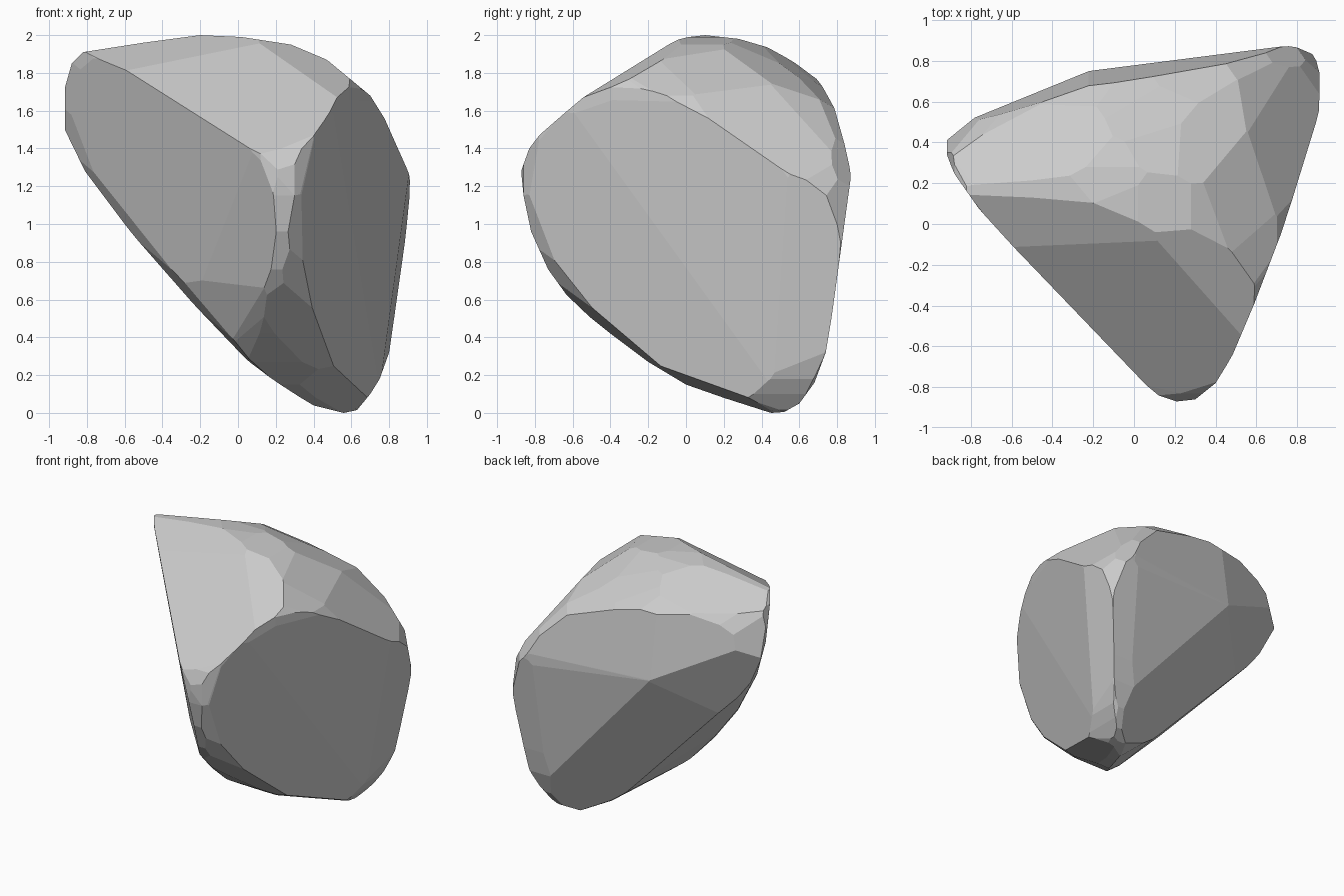
import bpy, bmesh
from math import sin, cos, radians
from mathutils import Vector
from mathutils.geometry import convex_hull_2d

if "Cube" in bpy.data.objects:
    bpy.data.objects.remove(bpy.data.objects["Cube"])

# Outlines of the boulder: front (x, z), right side (y, z), top (x, y)
front = [(-.2, 2), (.02, 1.99), (.28, 1.95), (.47, 1.87), (.57, 1.78), (.7, 1.68), (.8, 1.52),
         (.88, 1.38), (.915, 1.25), (.912, 1), (.86, .6), (.8, .32), (.75, .18), (.7, .1),
         (.63, .015), (.56, 0), (.4, .04), (.2, .16), (0, .31), (-.22, .52), (-.42, .77),
         (-.6, 1), (-.81, 1.28), (-.917, 1.5), (-.917, 1.72), (-.88, 1.85), (-.82, 1.91), (-.5, 1.96)]
side = [(.1, 2), (-.06, 1.99), (-.18, 1.95), (-.41, 1.79), (-.7, 1.57), (-.83, 1.4), (-.873, 1.28),
        (-.86, 1.15), (-.82, .96), (-.73, .76), (-.6, .58), (-.4, .42), (-.2, .27), (0, .15),
        (.2, .08), (.45, 0), (.52, .005), (.6, .05), (.68, .16), (.74, .32), (.77, .5), (.83, .95),
        (.873, 1.25), (.85, 1.42), (.79, 1.64), (.73, 1.75), (.63, 1.84), (.45, 1.93), (.28, 1.98)]
top = [(-.917, .42), (-.88, .48), (-.75, .56), (-.4, .7), (-.22, .75), (.72, .87), (.79, .873),
       (.87, .84), (.9, .79), (.917, .7), (.91, .57), (.86, .36), (.8, .17), (.72, -.05), (.59, -.39),
       (.48, -.65), (.4, -.78), (.3, -.86), (.21, -.87), (.12, -.84), (0, -.74), (-.3, -.45),
       (-.6, -.12), (-.78, .1), (-.88, .24), (-.917, .34)]
# Slanted outlines, in hundredths around the middle of the boulder
front_right = [(-58, 109), (-54, 109), (18, 102), (49, 89), (82, 72), (101, 52), (115, 29), (120, 1),
               (110, -50), (100, -70), (84, -85), (76, -88), (18, -84), (-5, -76), (-18, -66),
               (-29, -55), (-34, -23), (-42, 19), (-51, 70), (-58, 101)]
back_left = [(-120, -12), (-118, 8), (-111, 21), (-101, 32), (-58, 79), (-32, 97), (-20, 99), (-6, 97),
             (55, 66), (58, 57), (58, 46), (55, 19), (49, -3), (36, -26), (20, -44), (2, -60),
             (-51, -88), (-73, -95), (-80, -94), (-91, -89), (-101, -78), (-111, -63)]
under = [(-81, 27), (-79, 48), (-72, 65), (-65, 74), (-58, 80), (-13, 99), (14, 100), (50, 91), (73, 77),
         (85, 64), (91, 55), (97, 30), (90, 16), (78, 4), (18, -44), (-10, -65), (-19, -69), (-34, -64),
         (-62, -45), (-71, -32), (-79, -7)]

bm = bmesh.new()
bmesh.ops.create_cube(bm, size=6)


def chip(co, normal):
    """Slice off everything beyond a plane and close the cut."""
    co, n = Vector(co), Vector(normal).normalized()
    if not any((v.co - co).dot(n) > 1e-4 for v in bm.verts):
        return
    bmesh.ops.bisect_plane(bm, geom=bm.verts[:] + bm.edges[:] + bm.faces[:], dist=1e-5,
                           plane_co=co, plane_no=n, clear_outer=True)
    rim = [e for e in bm.edges if e.is_boundary]
    if rim:
        bmesh.ops.holes_fill(bm, edges=rim, sides=0)


def trim(outline, u, v, origin=(0, 0, 0), scale=1):
    """Trim to an outline drawn on a plane with unit axes u and v."""
    u, v, origin = Vector(u), Vector(v), Vector(origin)
    ring = [Vector(outline[i]) * scale for i in convex_hull_2d([Vector(p) for p in outline])]
    mid = sum(ring, Vector((0, 0))) / len(ring)
    for a, b in zip(ring, ring[1:] + ring[:1]):
        d = b - a
        n = Vector((d.y, -d.x))
        if n.dot(a - mid) < 0:
            n = -n
        chip(origin + u * a.x + v * a.y, u * n.x + v * n.y)


def trim_slanted(outline, turn, tilt):
    """Trim to an outline seen from a turned and tilted direction."""
    t, e = radians(turn), radians(tilt)
    u = (cos(t), sin(t), 0)
    v = (-sin(t) * sin(e), cos(t) * sin(e), cos(e))
    trim(outline, u, v, (0, 0, 1), .01)


X, Y, Z = (1, 0, 0), (0, 1, 0), (0, 0, 1)
trim(front, X, Z)
trim(side, Y, Z)
trim(top, X, Y)
trim_slanted(front_right, 35, 26)
trim_slanted(back_left, 215, 26)
trim_slanted(under, 140, -29)

# Right faces: x = a + b*y + c*z
for a, b, c in [(.558, .385, .11), (.528, .439, .149), (.692, .09, .13)]:
    chip((a, 0, 0), (1, -b, -c))
# Front left face and the chip below it: y = a + b*x + c*z
for a, b, c in [(-.309, -1.115, -.297), (-.082, -1.153, -.631)]:
    chip((0, a, 0), (b, -1, c))
# Back faces: y = a + b*x + c*z
for a, b, c in [(.97, .128, -.15), (1.015, .33, -.15), (.612, .139, .132),
                (.235, .553, .498), (.361, .62, .41)]:
    chip((0, a, 0), (-b, 1, -c))
# Top faces: z = a + b*x + c*y
for a, b, c in [(2.0, .17, .77), (1.98, .18, .54), (2.015, -.19, .45),
                (2.5, -.967, -.494), (2.1, -.2, -.41), (2.1, .12, -.3)]:
    chip((0, 0, a), (-b, -c, 1))

# Clean up slivers and stand the boulder on the ground
bmesh.ops.remove_doubles(bm, verts=bm.verts[:], dist=.004)
points = [v.co.copy() for v in bm.verts]
bm.free()
low = min(p.z for p in points)
bm = bmesh.new()
for p in points:
    bm.verts.new((p.x, p.y, p.z - low))
bmesh.ops.convex_hull(bm, input=bm.verts[:])
loose = [v for v in bm.verts if not v.link_faces]
bmesh.ops.delete(bm, geom=loose, context='VERTS')
bmesh.ops.dissolve_limit(bm, angle_limit=.02, verts=bm.verts[:], edges=bm.edges[:])
bmesh.ops.recalc_face_normals(bm, faces=bm.faces[:])

mesh = bpy.data.meshes.new("boulder")
bm.to_mesh(mesh)
bm.free()
bpy.context.collection.objects.link(bpy.data.objects.new("boulder", mesh))
